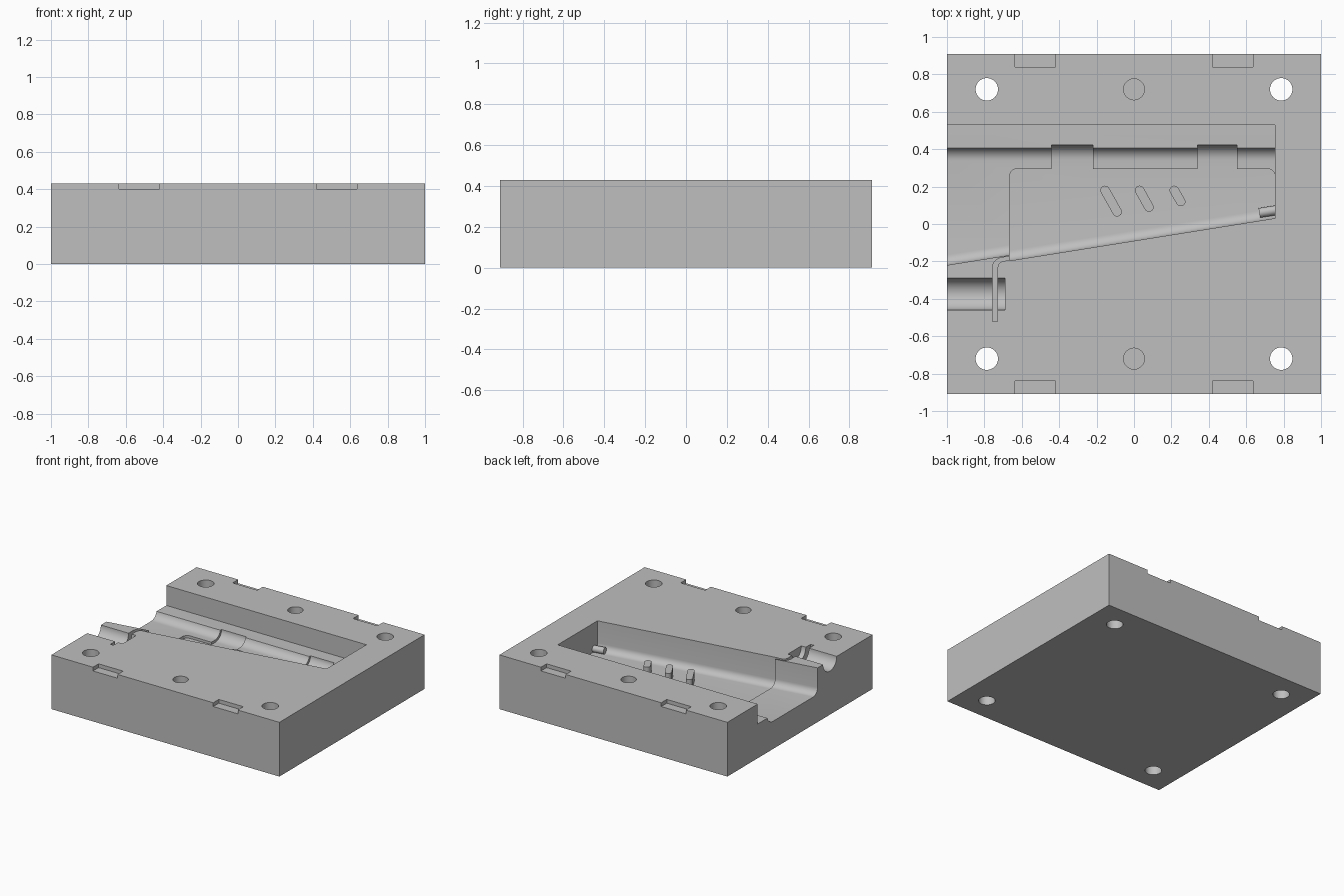
import bpy, bmesh, math
from mathutils import Vector

cube = bpy.data.objects.get("Cube")
if cube:
    bpy.data.objects.remove(cube, do_unlink=True)

TOP = 0.43
OVER = 0.5      # cutters reach above the top face
END = 0.755     # closed end of the cavity
FLOOR = 0.22

steel = bpy.data.materials.new("plain_grey")
steel.use_nodes = True
steel.diffuse_color = (0.52, 0.52, 0.52, 1)
steel.node_tree.nodes["Principled BSDF"].inputs["Base Color"].default_value = (0.52, 0.52, 0.52, 1)


def loft(name, start, end, bevel_edge=None):
    """Solid between two matching rings of points."""
    bm = bmesh.new()
    a = [bm.verts.new(p) for p in start]
    b = [bm.verts.new(p) for p in end]
    n = len(a)
    bm.faces.new(a)
    bm.faces.new(b)
    for i in range(n):
        j = (i + 1) % n
        bm.faces.new((a[i], a[j], b[j], b[i]))
    bmesh.ops.recalc_face_normals(bm, faces=bm.faces)
    if bevel_edge:
        edges = [e for e in bm.edges if bevel_edge(*[v.co for v in e.verts])]
        bmesh.ops.bevel(bm, geom=edges, offset=0.04, segments=5, profile=0.5, affect='EDGES')
    mesh = bpy.data.meshes.new(name)
    bm.to_mesh(mesh)
    bm.free()
    mesh.materials.append(steel)
    obj = bpy.data.objects.new(name, mesh)
    bpy.context.collection.objects.link(obj)
    return obj


def prism(name, outline, z0, z1, bevel_edge=None):
    return loft(name, [(x, y, z0) for x, y in outline], [(x, y, z1) for x, y in outline], bevel_edge)


def box(name, x0, x1, y0, y1, z0, z1, bevel_edge=None):
    return prism(name, [(x0, y0), (x1, y0), (x1, y1), (x0, y1)], z0, z1, bevel_edge)


def arc(cx, cy, r, a0, a1, n):
    return [(cx + r * math.cos(math.radians(a0 + (a1 - a0) * i / n)),
             cy + r * math.sin(math.radians(a0 + (a1 - a0) * i / n))) for i in range(n + 1)]


def disc(name, x, y, r, z0, z1):
    return prism(name, arc(x, y, r, 0, 352.5, 47), z0, z1)


def capsule(p, q, r):
    a = math.degrees(math.atan2(q[1] - p[1], q[0] - p[0]))
    return arc(*q, r, a - 90, a + 90, 8) + arc(*p, r, a + 90, a + 270, 8)


def wall(x):
    """Sloping front wall of the cavity."""
    return -0.22 + 0.16 * (x + 1)


def section(x, floor, shift, back):
    """Cavity cross-section: filleted sloping wall, floor, then the back points."""
    r = 0.055
    w = wall(x) - shift
    front = [(w, OVER)] + arc(w + r, floor + r, r, 180, 270, 8)
    return [(x, y, z) for y, z in front + back]


block = box("mould_block", -1, 1, -0.91, 0.91, 0, TOP)
cutters = []

# Main cavity, open at one side, with a ledge and cove along the back
cove = arc(0.34, FLOOR + 0.07, 0.07, 270, 345, 8)
back = cove + [(0.41, 0.272), (0.53, 0.272), (0.53, OVER)]
cutters.append(loft("cavity_cutter", section(-1.1, FLOOR, 0, back), section(END, FLOOR, 0, back)))

# Shallow part recess in the floor
low = FLOOR - 0.02
back = [(0.295, low), (0.295, OVER)]
cutters.append(loft("recess_cutter", section(-0.665, low, 0.03, back), section(END, low, 0.03, back),
                    lambda p, q: min(p.y, q.y) > 0.29 and abs(p.z - q.z) > 0.1))

# Two tabs of the recess running up the cove
tab = [(0.27, low)] + arc(0.345, low + 0.08, 0.08, 270, 345, 8) + [(0.425, 0.32), (0.27, 0.32)]
for x0, x1 in ((-0.44, -0.22), (0.34, 0.55)):
    cutters.append(loft("tab_cutter", [(x0, y, z) for y, z in tab], [(x1, y, z) for y, z in tab]))

# Half-round channel to the open side
ring = arc(-0.375, TOP, 0.085, 180, 360, 24) + [(-0.29, OVER), (-0.46, OVER)]
cutters.append(loft("channel_cutter", [(-1.1, y, z) for y, z in ring], [(-0.69, y, z) for y, z in ring]))

# Narrow hooked slot crossing the channel
outer = [(-0.757, -0.52)] + arc(-0.702, -0.235, 0.055, 180, 100, 8) + [(-0.6, -0.16)]
inner = [(-0.6, -0.182)] + arc(-0.692, -0.235, 0.037, 100, 180, 8) + [(-0.729, -0.52)]
cutters.append(prism("slot_cutter", outer + inner, 0.31, OVER))

# Through holes, blind holes and edge notches
for s in (-1, 1):
    cutters.append(disc("blind_hole_cutter", 0, 0.72 * s, 0.056, 0.25, OVER))
    for t in (-1, 1):
        cutters.append(disc("bolt_hole_cutter", 0.787 * t, 0.72 * s, 0.06, -0.1, OVER))
        xs = sorted((0.42 * t, 0.635 * t))
        ys = sorted((0.84 * s, 1.0 * s))
        cutters.append(box("notch_cutter", *xs, *ys, 0.4, OVER))

bpy.context.view_layer.objects.active = block
for c in cutters:
    c.hide_render = True
    mod = block.modifiers.new("cut", 'BOOLEAN')
    mod.operation = 'DIFFERENCE'
    mod.solver = 'EXACT'
    mod.object = c
    bpy.ops.object.modifier_apply(modifier=mod.name)
for c in cutters:
    bpy.data.objects.remove(c, do_unlink=True)

# Raised slanted ribs on the recess floor
solids = [block]
for p, q in (((-0.155, 0.18), (-0.09, 0.065)), ((0.03, 0.18), (0.08, 0.09)), ((0.215, 0.18), (0.25, 0.12))):
    solids.append(prism("floor_rib", capsule(p, q, 0.025), low - 0.01, 0.275))

# Small rounded pin in the end corner
direction = Vector((1, 0.16, 0)).normalized()
side = Vector((-direction.y, direction.x, 0))
centre = Vector((0.67, wall(0.67) + 0.012, 0.225))
start = [centre + side * u + Vector((0, 0, v)) for u, v in arc(0, 0, 0.026, 0, 345, 23)]
solids.append(loft("corner_pin", start, [p + direction * 0.09 for p in start]))

# Smooth round walls, keep corners sharp
bpy.ops.object.select_all(action='DESELECT')
for obj in solids:
    obj.select_set(True)
bpy.context.view_layer.objects.active = block
bpy.ops.object.shade_smooth_by_angle(angle=math.radians(30))
